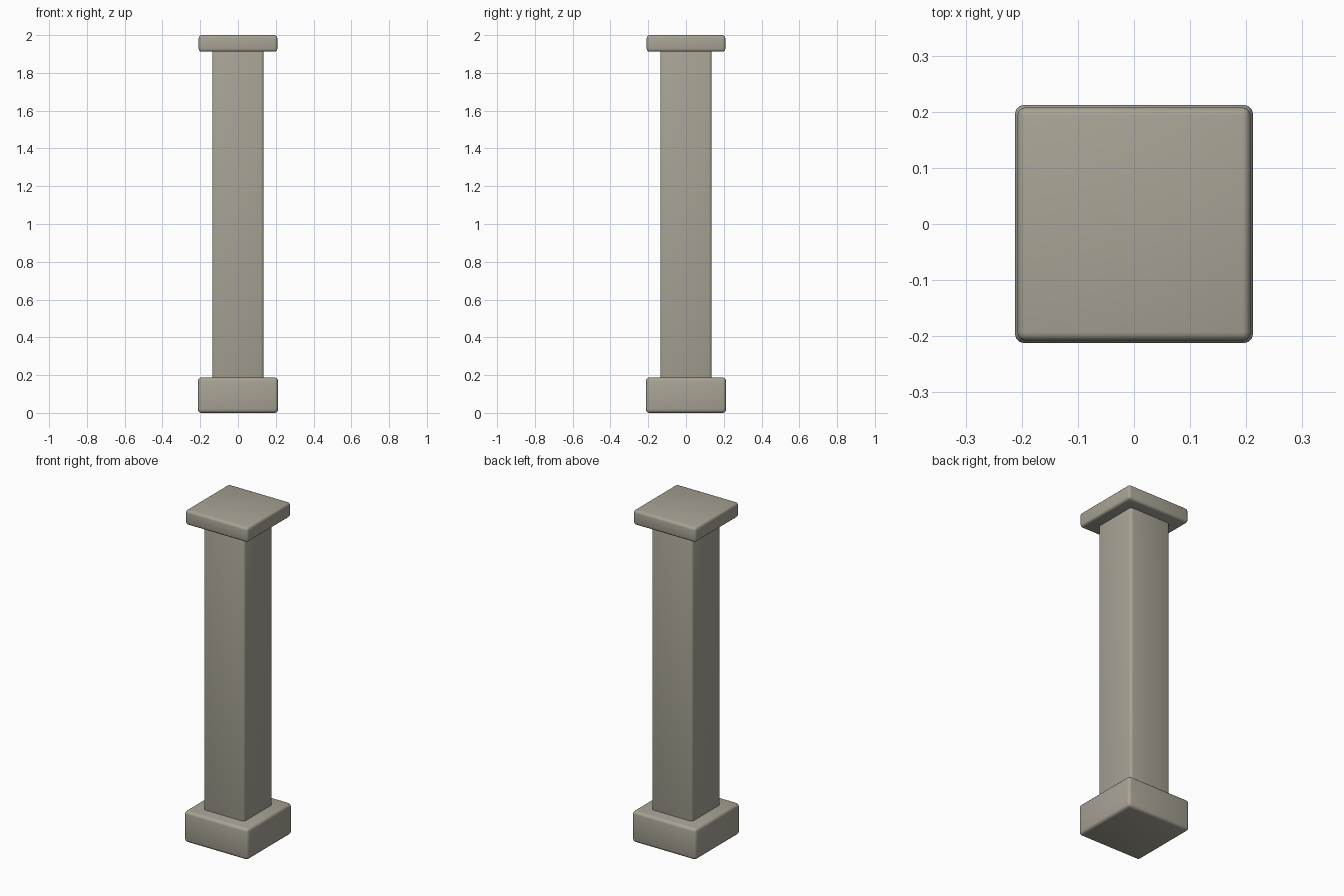
import bpy

if "Cube" in bpy.data.objects:
    bpy.data.objects.remove(bpy.data.objects["Cube"])

# Warm grey stone
stone = bpy.data.materials.new("warm grey stone")
stone.diffuse_color = (0.39, 0.365, 0.30, 1)
stone.use_nodes = True
stone.node_tree.nodes["Principled BSDF"].inputs["Base Color"].default_value = stone.diffuse_color


def block(name, half, z0, z1, bevel):
    """Square block with rounded edges, centred on the z axis."""
    bpy.ops.mesh.primitive_cube_add(size=1, location=(0, 0, (z0 + z1) / 2))
    ob = bpy.context.object
    ob.name = name
    ob.scale = (2 * half, 2 * half, z1 - z0)
    bpy.ops.object.transform_apply(location=False, rotation=False, scale=True)
    mod = ob.modifiers.new("rounded edges", 'BEVEL')
    mod.width = bevel
    mod.segments = 3
    bpy.ops.object.modifier_apply(modifier=mod.name)
    bpy.ops.object.shade_smooth_by_angle()
    ob.data.materials.append(stone)
    return ob


# Plinth, shaft (ends sunk into the blocks) and cap
block("base_plinth", 0.2125, 0.0, 0.187, 0.018)
block("shaft", 0.136, 0.16, 1.94, 0.015)
block("top_cap", 0.208, 1.912, 2.0, 0.015)
